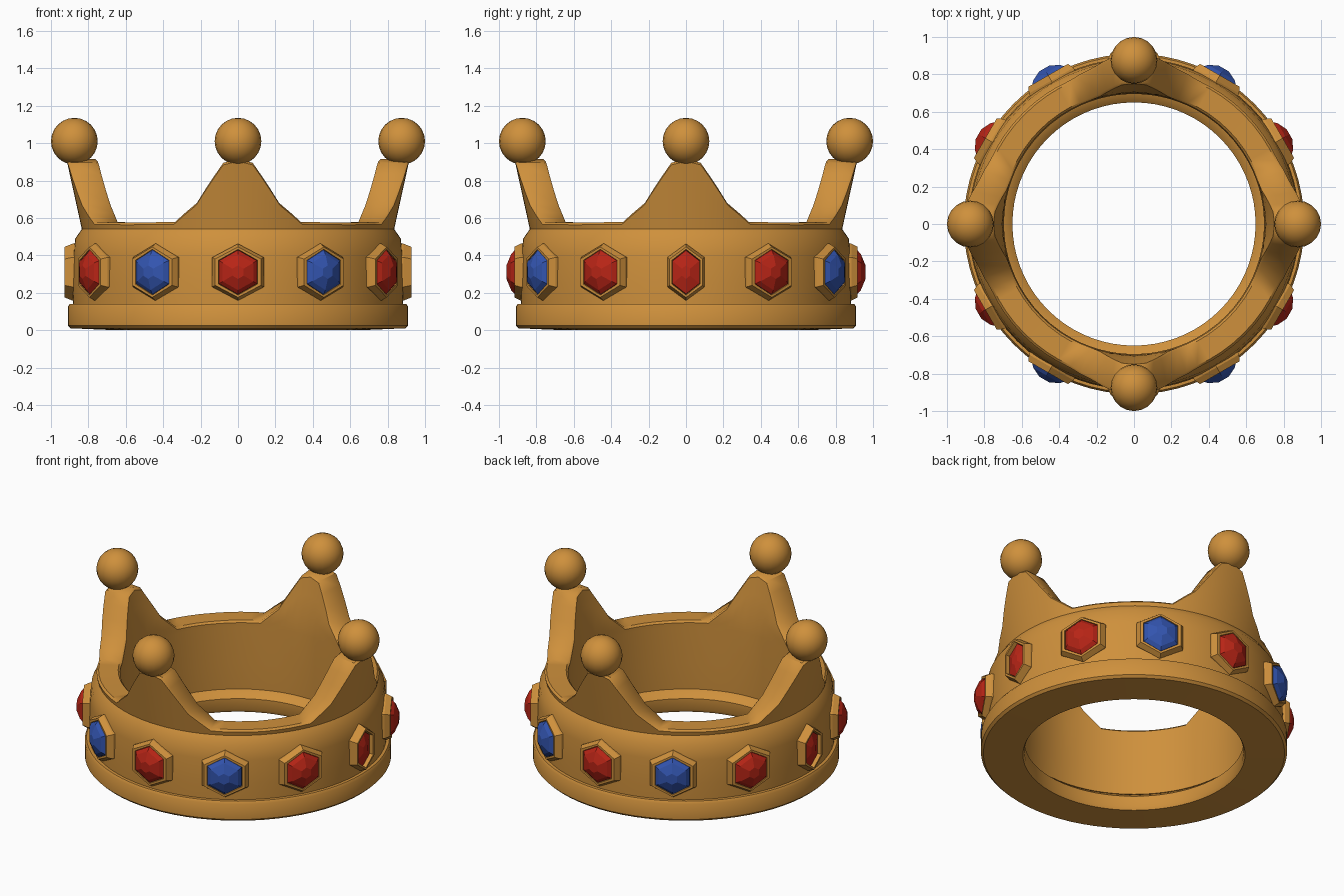
import bpy, math
from math import sin, cos, radians

if "Cube" in bpy.data.objects:
    bpy.data.objects.remove(bpy.data.objects["Cube"])


def material(name, rgb):
    m = bpy.data.materials.new(name)
    m.diffuse_color = (*rgb, 1)
    m.use_nodes = True
    m.node_tree.nodes["Principled BSDF"].inputs["Base Color"].default_value = m.diffuse_color
    return m


gold = material("gold", (0.62, 0.28, 0.045))
red = material("ruby red", (0.48, 0.018, 0.008))
blue = material("sapphire blue", (0.033, 0.09, 0.43))


def make(name, verts, faces, mat, smooth=None):
    me = bpy.data.meshes.new(name)
    me.from_pydata(verts, [], faces)
    me.materials.append(mat)
    ob = bpy.data.objects.new(name, me)
    bpy.context.collection.objects.link(ob)
    bpy.ops.object.select_all(action='DESELECT')
    ob.select_set(True)
    bpy.context.view_layer.objects.active = ob
    if smooth:
        bpy.ops.object.shade_smooth_by_angle(angle=radians(smooth))
    return ob


def skin(rings, closed):
    """Quads between successive rings of equal length (rings joined end to start if closed)."""
    n, m = len(rings[0]), len(rings)
    verts = [p for r in rings for p in r]
    faces = []
    for i in range(m if closed else m - 1):
        a, b = i * n, (i + 1) % m * n
        faces += [(a + j, a + (j + 1) % n, b + (j + 1) % n, b + j) for j in range(n)]
    return verts, faces


def ring(angles, r, z):
    return [(r * cos(a), r * sin(a), z) for a in angles]


def lerp_table(x, table):
    for (x0, y0), (x1, y1) in zip(table, table[1:]):
        if x <= x1:
            return y0 + (y1 - y0) * (x - x0) / (x1 - x0)
    return table[-1][1]


# base ring, turned from a profile
even = [radians(i * 5) for i in range(72)]
profile = [(0.66, 0.0), (0.895, 0.01), (0.91, 0.025), (0.91, 0.125), (0.9, 0.14),
           (0.8, 0.145), (0.695, 0.13), (0.65, 0.09), (0.65, 0.02)]
make("base_ring", *skin([ring(even, r, z) for r, z in profile], True), gold, 40)

# band with four points: the top edge height depends on the angle
steps = [0, 2.5, 5, 8, 11.5, 15, 19.5, 24, 29, 34, 39.5, 45]
offsets = [-s for s in reversed(steps[1:-1])] + steps
angles, heights = [], []
for q in range(4):
    for o in offsets:
        angles.append(radians(q * 90 + o))
        heights.append(lerp_table(abs(o), [(0, 0.915), (5, 0.895), (15, 0.68), (24, 0.578), (45, 0.575)]))


def outer(z):
    return 0.835 + (z - 0.54) * 0.22


def inner(z):
    return 0.70 + max(0, z - 0.64) * 0.19


def top_ring(radius, start, t, inset=0.0, drop=0.0):
    pts = []
    for a, h in zip(angles, heights):
        z = start + (h - drop - start) * t
        r = radius(z) + inset
        pts.append((r * cos(a), r * sin(a), z))
    return pts


rings = [ring(angles, r, z) for r, z in
         [(0.70, 0.1), (0.88, 0.1), (0.885, 0.25), (0.88, 0.4), (0.87, 0.49), (0.835, 0.54)]]
rings += [top_ring(outer, 0.54, t, 0, 0.012) for t in (0.35, 0.7, 1)]
rings += [top_ring(outer, 0.54, 1, -0.015), top_ring(inner, 0.54, 1, 0.012)]
rings += [top_ring(inner, 0.54, t, 0, 0.012) for t in (1, 0.7, 0.35)]
rings += [ring(angles, 0.70, 0.54), ring(angles, 0.695, 0.3)]
make("pointed_band", *skin(rings, True), gold, 40)

# balls on the points
for q in range(4):
    a = radians(q * 90)
    bpy.ops.mesh.primitive_uv_sphere_add(segments=20, ring_count=12, radius=0.125,
                                         location=(0.875 * cos(a), 0.875 * sin(a), 1.01))
    ball = bpy.context.object
    ball.name = "point_ball"
    ball.data.materials.append(gold)
    bpy.ops.object.shade_smooth_by_angle(angle=radians(40))


def hexagon(a, r, w, h):
    """Upright hexagon of half width w and half height h, facing outward at angle a."""
    pts = []
    for u, v in [(0, 1), (-1, 0.52), (-1, -0.52), (0, -1), (1, -0.52), (1, 0.52)]:
        pts.append((r * cos(a) - u * w * sin(a), r * sin(a) + u * w * cos(a), 0.31 + v * h))
    return pts


# twelve gems in hexagonal settings
for i in range(12):
    a = radians(i * 30)
    side = i % 6 == 0            # side gems are narrower and sit lower
    k = 0.72 if side else 1.0
    top = 0.928 if side else 0.918
    frame = [(0.82, 0.138, 0.152), (0.885, 0.138, 0.152), (top, 0.122, 0.135),
             (top, 0.104, 0.122), (0.88, 0.1, 0.118), (0.82, 0.1, 0.118)]
    make("gem_setting", *skin([hexagon(a, r, w * k, h) for r, w, h in frame], True), gold)
    cut = ([(0.87, 1), (0.905, 0.97), (0.926, 0.3)] if side else
           [(0.87, 1), (0.915, 0.99), (0.935, 0.8), (0.96, 0.3)])
    verts, faces = skin([hexagon(a, r, 0.102 * k * s, 0.12 * s) for r, s in cut], False)
    n = len(verts)
    faces.append(tuple(range(n - 6, n)))
    make("gem", verts, faces, blue if i % 6 in (2, 4) else red)

# consistent outward normals
bpy.ops.object.select_all(action='SELECT')
bpy.ops.object.mode_set(mode='EDIT')
bpy.ops.mesh.select_all(action='SELECT')
bpy.ops.mesh.normals_make_consistent(inside=False)
bpy.ops.object.mode_set(mode='OBJECT')
